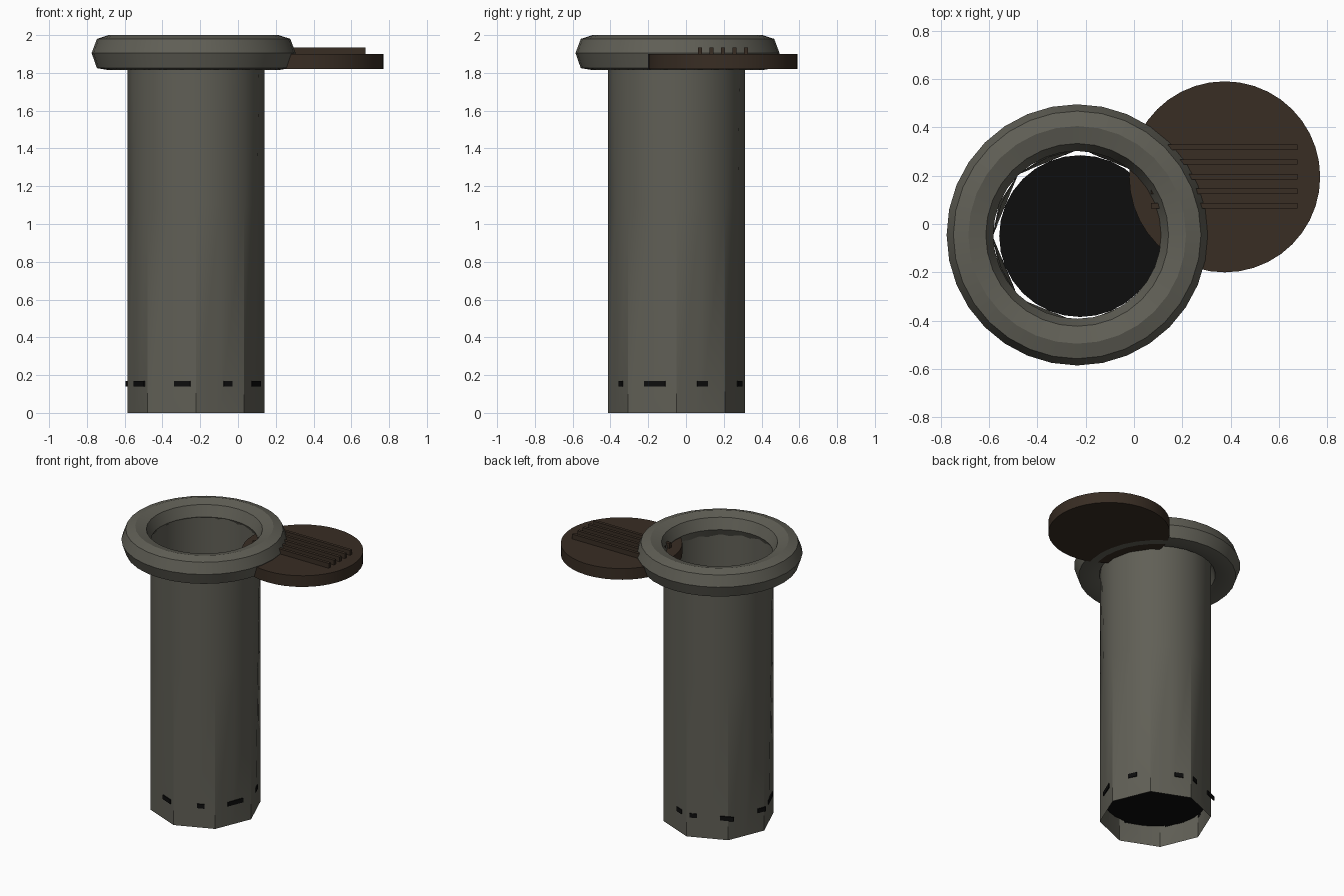
import bpy, bmesh, math
from mathutils import Matrix, Vector

if "Cube" in bpy.data.objects:
    bpy.data.objects.remove(bpy.data.objects["Cube"])


def material(name, rgb):
    m = bpy.data.materials.new(name)
    m.use_nodes = True
    m.diffuse_color = (*rgb, 1)
    bsdf = next(n for n in m.node_tree.nodes if n.type == 'BSDF_PRINCIPLED')
    bsdf.inputs["Base Color"].default_value = (*rgb, 1)
    return m


GREY = material("weathered grey", (0.118, 0.115, 0.093))
BROWN = material("dark brown", (0.040, 0.026, 0.017))
BLACK = material("black", (0.004, 0.004, 0.004))


def finish(bm, name, mat, smooth=None):
    bmesh.ops.recalc_face_normals(bm, faces=bm.faces)
    mesh = bpy.data.meshes.new(name)
    bm.to_mesh(mesh)
    bm.free()
    mesh.materials.append(mat)
    ob = bpy.data.objects.new(name, mesh)
    bpy.context.collection.objects.link(ob)
    if smooth:
        bpy.ops.object.select_all(action='DESELECT')
        ob.select_set(True)
        bpy.context.view_layer.objects.active = ob
        bpy.ops.object.shade_smooth_by_angle(angle=math.radians(smooth))
    return ob


def bridge(bm, a, b):
    for i in range(len(a)):
        j = (i + 1) % len(a)
        bm.faces.new((a[i], a[j], b[j], b[i]))


def cylinder(name, mat, x, y, z0, z1, radius, sides):
    bm = bmesh.new()
    bmesh.ops.create_cone(bm, cap_ends=True, segments=sides, radius1=radius, radius2=radius,
                          depth=z1 - z0, matrix=Matrix.Translation((x, y, (z0 + z1) / 2)))
    return finish(bm, name, mat, 30)


def box(name, mat, centre, size, turn=0):
    bm = bmesh.new()
    place = Matrix.Translation(centre) @ Matrix.Rotation(turn, 4, 'Z') @ Matrix.Diagonal((*size, 1))
    bmesh.ops.create_cube(bm, size=1, matrix=place)
    return finish(bm, name, mat)


# Open tube: eight-sided at the foot, blending to round at the top
TUBE = Vector((-0.223, -0.05, 0))
RADIUS = 0.362
APOTHEM = RADIUS * math.cos(math.pi / 8)
bm = bmesh.new()
rings = []
for z, roundness in ((0, 0), (1.1, 0.6), (1.9, 1)):
    ring = []
    for i in range(16):
        r = RADIUS if i % 2 == 0 else APOTHEM + (RADIUS - APOTHEM) * roundness
        a = i * math.pi / 8
        ring.append(bm.verts.new(TUBE + Vector((r * math.cos(a), r * math.sin(a), z))))
    rings.append(ring)
for lower, upper in zip(rings, rings[1:]):
    bridge(bm, lower, upper)
finish(bm, "tube", GREY, 32)

# Bevelled ring around the mouth
profile = [(0.54, 1.905), (0.512, 1.98), (0.45, 2.0), (0.378, 1.98),
           (0.347, 1.905), (0.378, 1.835), (0.45, 1.815), (0.512, 1.825)]
bm = bmesh.new()
loops = []
for r, z in profile:
    loops.append([bm.verts.new((-0.235 + r * math.cos(k * math.pi / 16),
                                -0.045 + r * math.sin(k * math.pi / 16), z)) for k in range(32)])
for i, loop in enumerate(loops):
    bridge(bm, loop, loops[(i + 1) % len(loops)])
finish(bm, "rim", GREY, 25)

# Lid swung aside, with raised grip ribs
cylinder("lid", BROWN, 0.375, 0.195, 1.82, 1.90, 0.395, 40)
for i in range(5):
    box("lid_rib", BROWN, (0.373, 0.075 + i * 0.0605, 1.915), (0.605, 0.022, 0.04))

# Dark floor, with its edge showing through slits in the wall
cylinder("floor", BLACK, TUBE.x, TUBE.y, 0.14, 0.17, APOTHEM, 32)
for degrees, width in ((-152, 0.14), (-102, 0.09), (-60, 0.05), (-20, 0.12), (24, 0.06),
                       (77, 0.06), (97, 0.05), (134, 0.09), (177, 0.06)):
    normal = math.radians(math.floor(degrees / 45) * 45 + 22.5)
    along = APOTHEM * math.tan(math.radians(degrees) - normal)
    spot = Matrix.Rotation(normal, 4, 'Z') @ Vector((APOTHEM + 0.003, along, 0.155))
    box("floor_slit", BLACK, TUBE + spot, (0.008, width, 0.03), normal)
